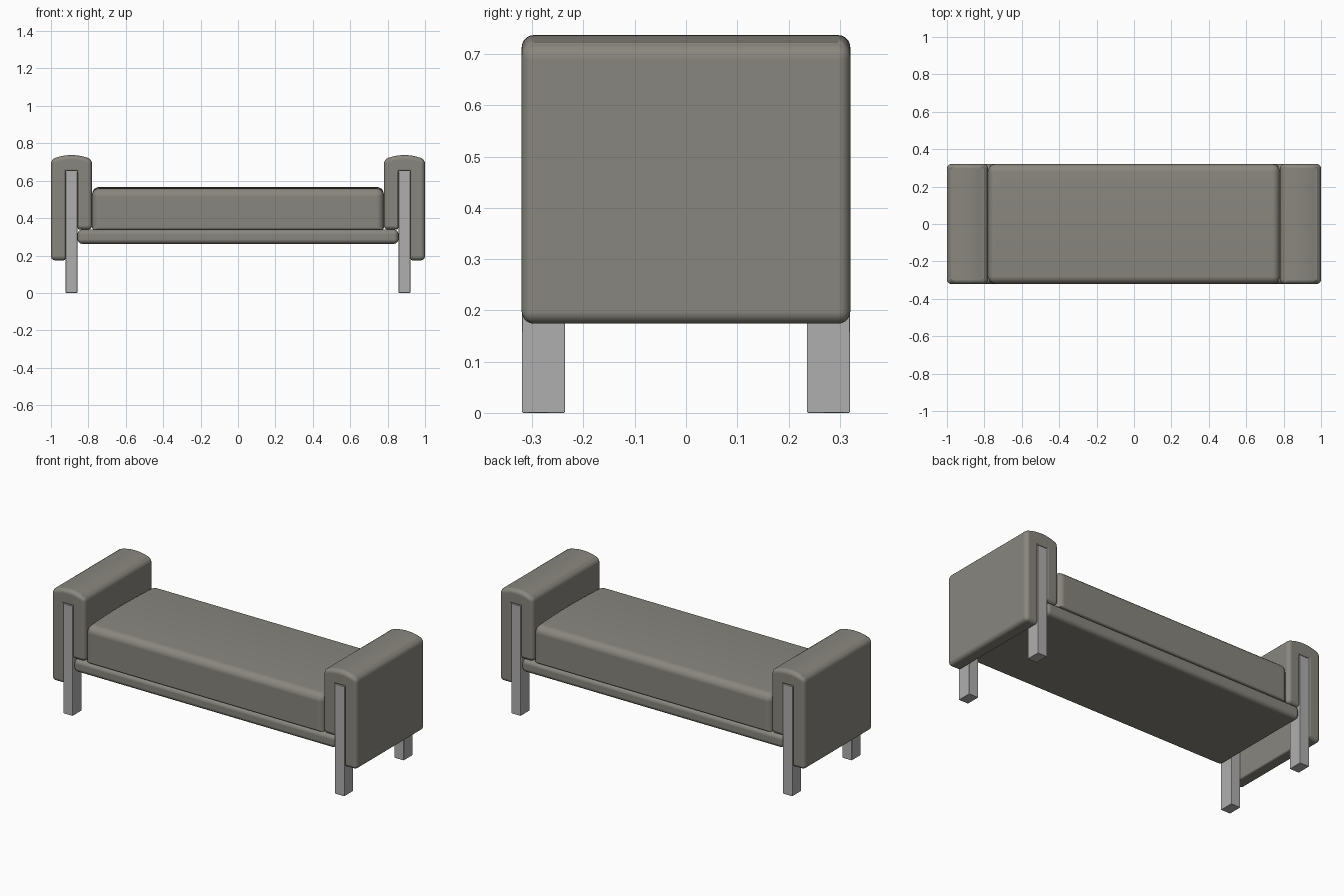
import bpy, bmesh

if "Cube" in bpy.data.objects:
    bpy.data.objects.remove(bpy.data.objects["Cube"])


def material(name, color):
    mat = bpy.data.materials.new(name)
    mat.diffuse_color = (*color, 1.0)
    mat.use_nodes = True
    mat.node_tree.nodes["Principled BSDF"].inputs["Base Color"].default_value = mat.diffuse_color
    return mat


fabric = material("warm_grey_fabric", (0.25, 0.24, 0.21))
leg_grey = material("leg_grey", (0.43, 0.43, 0.43))


def arc_top(a, b, z_edge, z_mid, n=10):
    """Points of a shallow crown from a to b."""
    return [(a + (b - a) * i / n,
             z_edge + (z_mid - z_edge) * (1 - (2 * i / n - 1) ** 2)) for i in range(n + 1)]


def prism(name, profile, axis, lo, hi, bevel, mat, segments=5, weight=None, mirror=(False, False)):
    """Extrude a 2D (horizontal, z) profile along x or y, round its edges, mirror it."""
    bm = bmesh.new()
    place = (lambda p, t: (t, p[0], p[1])) if axis == 'X' else (lambda p, t: (p[0], t, p[1]))
    n = len(profile)
    a = [bm.verts.new(place(p, lo)) for p in profile]
    b = [bm.verts.new(place(p, hi)) for p in profile]
    bm.faces.new(a)
    bm.faces.new(b)
    for i in range(n):
        j = (i + 1) % n
        bm.faces.new((a[i], a[j], b[j], b[i]))
    bmesh.ops.recalc_face_normals(bm, faces=bm.faces)
    layer = bm.edges.layers.float.new("bevel_weight_edge")
    for e in bm.edges:
        if e.calc_face_angle() > 0.6:
            e[layer] = weight(e) if weight else 1.0
    for f in bm.faces:
        f.smooth = True
    me = bpy.data.meshes.new(name)
    bm.to_mesh(me)
    bm.free()
    me.materials.append(mat)
    ob = bpy.data.objects.new(name, me)
    bpy.context.collection.objects.link(ob)
    mod = ob.modifiers.new("Bevel", 'BEVEL')
    mod.width = bevel
    mod.segments = segments
    mod.limit_method = 'WEIGHT'
    mod.harden_normals = True
    if any(mirror):
        m = ob.modifiers.new("Mirror", 'MIRROR')
        m.use_axis = (mirror[0], mirror[1], False)
    return ob


def rect(a, b, z0, z1):
    return [(a, z0), (b, z0), (b, z1), (a, z1)]


# Upholstered arms: an upside-down U with a short inner flap and a long outer flap
SLOT_IN, SLOT_OUT, SLOT_TOP = 0.857, 0.923, 0.652


def arm_weight(e):
    in_slot = all(SLOT_IN - 0.001 < v.co.x < SLOT_OUT + 0.001 and v.co.z < SLOT_TOP + 0.001
                  for v in e.verts)
    return 0.4 if in_slot else 1.0


arm_profile = ([(SLOT_IN, SLOT_TOP), (SLOT_IN, 0.338), (0.78, 0.338)]
               + arc_top(0.78, 1.0, 0.713, 0.737)
               + [(1.0, 0.174), (SLOT_OUT, 0.174), (SLOT_OUT, SLOT_TOP)])
prism("arms", arm_profile, 'Y', -0.3205, 0.3205, 0.024, fabric,
      weight=arm_weight, mirror=(True, False))

# Seat cushion with a soft crown and tighter lower edges
cushion_profile = arc_top(-0.3205, 0.3205, 0.556, 0.567) + [(0.3205, 0.338), (-0.3205, 0.338)]


def cushion_weight(e):
    return 0.3 if all(v.co.z < 0.35 for v in e.verts) else 1.0


prism("seat_cushion", cushion_profile, 'X', -0.78, 0.78, 0.04, fabric, weight=cushion_weight)

# Base rail under the cushion
prism("seat_base", rect(-0.3205, 0.3205, 0.262, 0.339), 'X', -0.858, 0.858, 0.026, fabric)

# Four square legs running up inside the arms
prism("legs", rect(0.859, 0.921, 0.0, 0.65), 'Y', -0.32, -0.236, 0.002, leg_grey, segments=1,
      mirror=(True, True))
